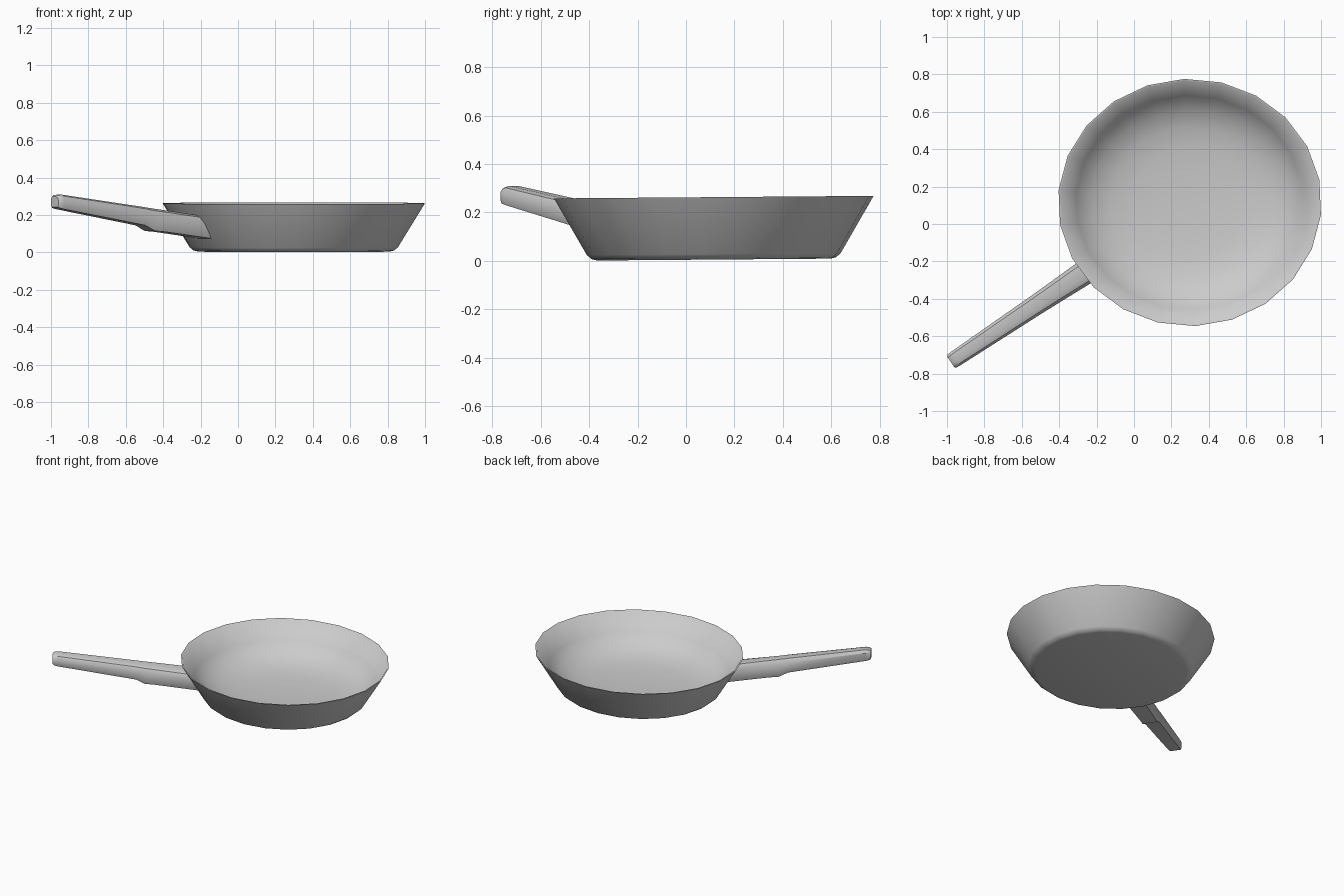
import bpy
import bmesh
from math import cos, sin, radians, tau

cube = bpy.data.objects.get("Cube")
if cube:
    bpy.data.objects.remove(cube)

grey = bpy.data.materials.new("pan grey")
grey.use_nodes = True
GREY = (0.6, 0.6, 0.6, 1)
grey.diffuse_color = GREY
grey.node_tree.nodes["Principled BSDF"].inputs["Base Color"].default_value = GREY

CX, CY = 0.298, 0.115
SIDES = 22


def loft(name, rings, angle):
    """Skin a list of equal-length rings of points and cap both ends."""
    bm = bmesh.new()
    loops = [[bm.verts.new(p) for p in ring] for ring in rings]
    for a, b in zip(loops, loops[1:]):
        for i in range(len(a)):
            j = (i + 1) % len(a)
            bm.faces.new((a[i], a[j], b[j], b[i]))
    bm.faces.new(loops[0])
    bm.faces.new(loops[-1])
    bmesh.ops.recalc_face_normals(bm, faces=bm.faces)
    mesh = bpy.data.meshes.new(name)
    bm.to_mesh(mesh)
    bm.free()
    obj = bpy.data.objects.new(name, mesh)
    bpy.context.collection.objects.link(obj)
    mesh.materials.append(grey)
    bpy.ops.object.select_all(action='DESELECT')
    obj.select_set(True)
    bpy.context.view_layer.objects.active = obj
    bpy.ops.object.shade_smooth_by_angle(angle=radians(angle))


def pan_ring(r, z):
    # Slightly oval ring, with the whole pan leaning a touch forward
    ring = []
    for i in range(SIDES):
        a = tau * i / SIDES + radians(92.4)
        y = r * 0.938 * sin(a)
        ring.append((CX + r * cos(a), CY + y, z + 0.008 * y))
    return ring


# Pan body: outside from the base up, over the rim, down a dished inside
profile = [(0.515, 0.005), (0.54, 0.011), (0.56, 0.028), (0.705, 0.263),
           (0.695, 0.263), (0.61, 0.142), (0.53, 0.08), (0.43, 0.044),
           (0.31, 0.027), (0.16, 0.019), (0.03, 0.017)]
loft("pan_body", [pan_ring(r, z) for r, z in profile], 60)

# Handle: section rounded on top, swept outward along one radius
ANGLE = radians(213.7)
SECTION = [(-1, 0.2), (-1, 0.76), (-0.7, 1), (0.3, 1), (0.75, 0.9),
           (1, 0.68), (1, 0.2), (0.88, 0), (-0.88, 0)]


def handle_ring(r_low, r_top, half, low, top):
    ring = []
    for u, v in SECTION:
        r = r_low + (r_top - r_low) * v
        w = u * half
        ring.append((CX + r * cos(ANGLE) - w * sin(ANGLE),
                     CY + r * sin(ANGLE) + w * cos(ANGLE),
                     low + (top - low) * v))
    return ring


# Low radius, top radius, half width, bottom height, top height
stations = [(0.572, 0.647, 0.068, 0.075, 0.201),
            (0.86, 0.86, 0.059, 0.11, 0.228),
            (0.925, 0.925, 0.057, 0.115, 0.236),
            (0.985, 0.985, 0.055, 0.145, 0.244),
            (1.5, 1.5, 0.044, 0.231, 0.309),
            (1.526, 1.526, 0.042, 0.237, 0.306),
            (1.536, 1.536, 0.036, 0.244, 0.298)]
loft("handle", [handle_ring(*s) for s in stations], 35)
